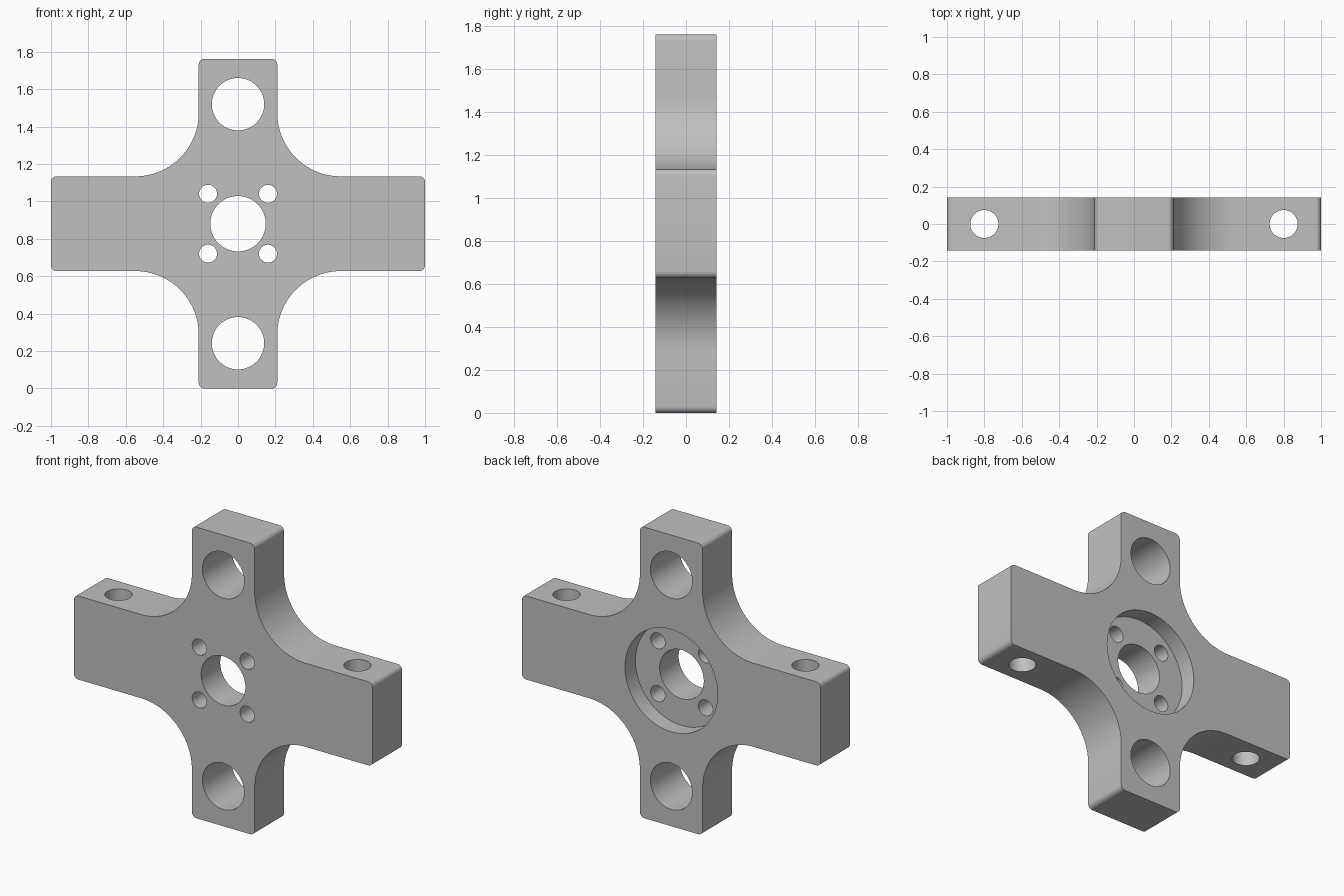
import bpy, bmesh, math
from mathutils import Vector

cube = bpy.data.objects.get("Cube")
if cube:
    bpy.data.objects.remove(cube, do_unlink=True)

# Main dimensions
MID = 0.881            # height of the centre
HALF_T = 0.141         # half thickness
ARM_X, ARM_Z = 0.21, 0.253   # half widths of the upright and the side arms
FILLET, CORNER = 0.34, 0.03
RECESS_DEPTH = 0.1

grey = bpy.data.materials.new("plain grey")
grey.use_nodes = True
colour = (0.53, 0.53, 0.53, 1)
grey.diffuse_color = colour
grey.node_tree.nodes["Principled BSDF"].inputs["Base Color"].default_value = colour


def arc(cx, cz, r, start, end, steps):
    """Points of an arc, angles in degrees."""
    angles = [math.radians(start + (end - start) * i / steps) for i in range(steps + 1)]
    return [(cx + r * math.cos(a), cz + r * math.sin(a)) for a in angles]


# Outline of one quarter, from the arm end round to the top, then mirrored
quarter = arc(1 - CORNER, ARM_Z - CORNER, CORNER, 0, 90, 8)
quarter += arc(ARM_X + FILLET, ARM_Z + FILLET, FILLET, 270, 180, 32)
quarter += arc(ARM_X - CORNER, MID - CORNER, CORNER, 0, 90, 8)
half = quarter + [(-x, z) for x, z in reversed(quarter)]
outline = half + [(x, -z) for x, z in reversed(half)]

# Cross shaped plate
bm = bmesh.new()
face = bm.faces.new([bm.verts.new((x, -HALF_T, z + MID)) for x, z in outline])
extruded = bmesh.ops.extrude_face_region(bm, geom=[face])["geom"]
bmesh.ops.translate(bm, vec=(0, 2 * HALF_T, 0),
                    verts=[v for v in extruded if isinstance(v, bmesh.types.BMVert)])
bmesh.ops.recalc_face_normals(bm, faces=bm.faces)
mesh = bpy.data.meshes.new("cross_plate")
bm.to_mesh(mesh)
bm.free()
plate = bpy.data.objects.new("cross_plate", mesh)
bpy.context.collection.objects.link(plate)
mesh.materials.append(grey)


def drill(name, radius, centre, depth, along_y=True):
    """Cut a round hole through the plate."""
    bpy.ops.mesh.primitive_cylinder_add(
        vertices=64, radius=radius, depth=depth, location=centre,
        rotation=(math.pi / 2 if along_y else 0, 0, 0))
    cutter = bpy.context.object
    cutter.name = name
    cutter.hide_render = True
    cutter.data.materials.append(grey)
    cut = plate.modifiers.new(name, 'BOOLEAN')
    cut.operation = 'DIFFERENCE'
    cut.solver = 'EXACT'
    cut.object = cutter
    bpy.ops.object.select_all(action='DESELECT')
    plate.select_set(True)
    bpy.context.view_layer.objects.active = plate
    bpy.ops.object.modifier_apply(modifier=name)
    bpy.data.objects.remove(cutter, do_unlink=True)


# Round recess in the back, then the centre bore
drill("back_recess", 0.31, (0, HALF_T, MID), 2 * RECESS_DEPTH)
drill("centre_bore", 0.148, (0, 0, MID), 1)

for side in (-1, 1):
    # Large holes in the upright, pin holes down through the arms
    drill("upright_hole", 0.14, (0, 0, MID + side * 0.639), 1)
    drill("arm_pin_hole", 0.075, (side * 0.8, 0, MID), 1, along_y=False)
    # Four small bolt holes round the bore
    for level in (-1, 1):
        drill("bolt_hole", 0.048, (side * 0.16, 0, MID + level * 0.16), 1)

# Smooth curves, crisp edges
bpy.ops.object.shade_smooth_by_angle(angle=math.radians(30))
